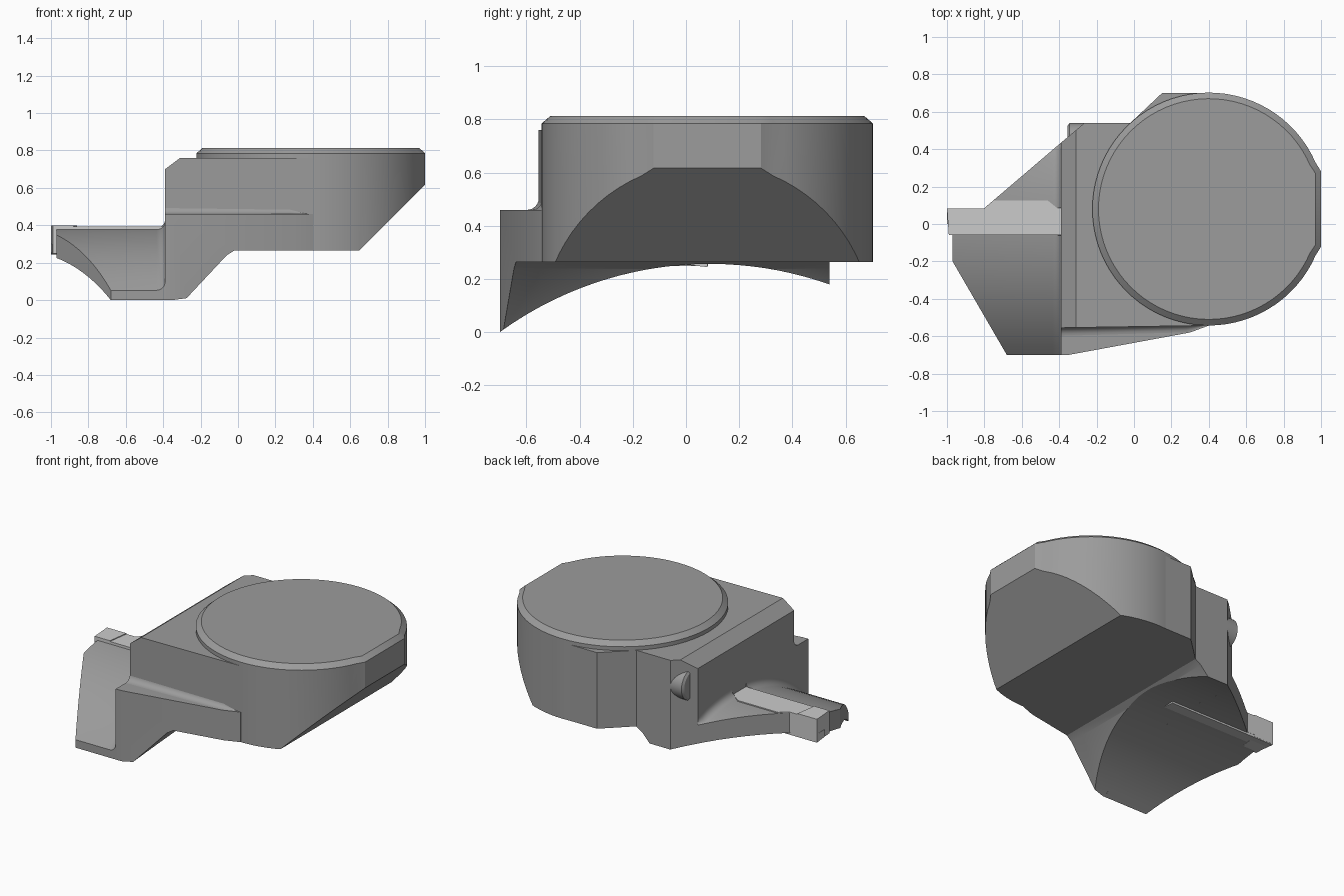
import bpy, bmesh
from math import sin, cos, pi, sqrt, radians
from mathutils import Vector

if "Cube" in bpy.data.objects:
    bpy.data.objects.remove(bpy.data.objects["Cube"])

dark = bpy.data.materials.new("dark_grey")
dark.diffuse_color = (0.332, 0.332, 0.332, 1)
dark.use_nodes = True
dark.node_tree.nodes["Principled BSDF"].inputs["Base Color"].default_value = dark.diffuse_color


def loft(name, rings, mat=dark):
    """Closed solid through rings that have equal point counts."""
    bm = bmesh.new()
    rows = [[bm.verts.new(p) for p in r] for r in rings]
    n = len(rows[0])
    for a, b in zip(rows, rows[1:]):
        for i in range(n):
            j = (i + 1) % n
            bm.faces.new((a[i], a[j], b[j], b[i]))
    bm.faces.new(rows[0][::-1])
    bm.faces.new(rows[-1])
    bmesh.ops.remove_doubles(bm, verts=bm.verts, dist=1e-4)
    bmesh.ops.recalc_face_normals(bm, faces=bm.faces)
    me = bpy.data.meshes.new(name)
    bm.to_mesh(me)
    bm.free()
    if mat:
        me.materials.append(mat)
    ob = bpy.data.objects.new(name, me)
    bpy.context.collection.objects.link(ob)
    shade(ob)
    return ob


def shade(ob, angle=25):
    bpy.ops.object.select_all(action='DESELECT')
    ob.select_set(True)
    bpy.context.view_layer.objects.active = ob
    bpy.ops.object.shade_smooth_by_angle(angle=radians(angle))


def prism_z(name, pts, z0, z1, mat=dark):
    return loft(name, [[(x, y, z) for x, y in pts] for z in (z0, z1)], mat)


def prism_y(name, pts, y0, y1, mat=dark):
    return loft(name, [[(x, y, z) for x, z in pts] for y in (y0, y1)], mat)


def prism_x(name, pts, x0, x1, mat=dark):
    return loft(name, [[(x, y, z) for y, z in pts] for x in (x0, x1)], mat)


def boolean(ob, cutter, op):
    mod = ob.modifiers.new("cut", 'BOOLEAN')
    mod.operation, mod.solver, mod.object = op, 'EXACT', cutter
    bpy.context.view_layer.objects.active = ob
    bpy.ops.object.modifier_apply(modifier=mod.name)


def arch(y, top, radius):
    return top - radius + sqrt(radius ** 2 - (y - 0.09) ** 2)


def under(y):
    return arch(y, 0.257, 1.345)


def lerp_table(t, table):
    for (a, u), (b, v) in zip(table, table[1:]):
        if t <= b:
            return u + (v - u) * (t - a) / (b - a)
    return table[-1][1]


# Round head with chamfered rim, flat on the right and a sloped underside
def head_ring(r, flat, z):
    a0 = 0.33
    pts = []
    for i in range(73):
        a = a0 + (2 * pi - 2 * a0) * i / 72
        x = flat if i in (0, 72) else min(0.4 + r * cos(a), flat)
        pts.append((x, 0.08 + r * sin(a), z))
    return pts


head = loft("round_head", [head_ring(0.6225, 1.0, 0.265), head_ring(0.6225, 1.0, 0.785),
                           head_ring(0.59, 0.97, 0.813)])
bm = bmesh.new()
bm.from_mesh(head.data)
bmesh.ops.bisect_plane(bm, geom=bm.verts[:] + bm.edges[:] + bm.faces[:],
                       plane_co=Vector((0.65, 0, 0.267)),
                       plane_no=Vector((1, 0, -1)), clear_outer=True)
bmesh.ops.holes_fill(bm, edges=[e for e in bm.edges if e.is_boundary])
bmesh.ops.recalc_face_normals(bm, faces=bm.faces)
bm.to_mesh(head.data)
bm.free()
shade(head)

# Cutters: side silhouette of the body and the arched underside
side = prism_y("side_cutter", [(-0.39, -0.1), (-0.28, -0.1), (-0.28, 0.005), (-0.06, 0.24),
                               (-0.02, 0.265), (0.6, 0.265), (0.6, 0.76), (-0.31, 0.76),
                               (-0.39, 0.70)], -1, 1)
ys = [-0.72 + 1.44 * i / 40 for i in range(41)]
tunnel = prism_x("arch_cutter", [(y, under(y)) for y in ys] + [(0.72, -0.5), (-0.72, -0.5)],
                 -1.2, 0.1)

# Main body and front ledge
body = prism_z("body_block", [(-0.39, -0.555), (0.4, -0.5425), (0.4, 0.70), (0.15, 0.70),
                              (-0.02, 0.54), (-0.265, 0.54), (-0.39, 0.435)], -0.05, 0.9)
ledge = prism_z("front_ledge", [(-0.39, -0.54), (-0.39, -0.7), (-0.35, -0.7), (0.30, -0.58),
                                (0.40, -0.543), (0.40, -0.53)], -0.05, 0.46)
for ob in (body, ledge):
    boolean(ob, side, 'INTERSECT')
    boolean(ob, tunnel, 'DIFFERENCE')
    shade(ob)
for c in (side, tunnel):
    bpy.data.objects.remove(c)

# Concave fillet between ledge and body, fading out at the head
prof = [(0.045 * sin(a) - 0.045, 0.045 - 0.045 * cos(a)) for a in
        [pi / 2 * (1 - i / 6) for i in range(7)]]
prof = [(-0.045 - dy, 0.045 - dz) for dy, dz in
        [(0.045 * sin(pi / 2 * i / 6) - 0.045, 0.045 * cos(pi / 2 * i / 6)) for i in range(7)]]
prof = [(-0.045 * (1 - sin(pi / 2 * i / 6)), 0.045 * (1 - cos(pi / 2 * i / 6)))
        for i in range(7)] + [(0.03, 0.045), (0.03, -0.01), (-0.045, -0.01)]
loft("ledge_fillet", [[(x, y0 + dy * s, 0.46 + dz * s) for dy, dz in prof]
                      for x, y0, s in ((-0.39, -0.553, 1), (0.28, -0.541, 0.85),
                                       (0.38, -0.541, 0.05))])

# Arched wing plate with a fillet against the body wall (none along the key bar)
edge = [(-0.7, -0.68), (-0.2, -0.97), (-0.06, -0.97), (0.435, -0.39)]
stations = sorted({round(-0.7 + 0.05 * i, 3) for i in range(23)}
                  | {-0.061, -0.06, 0.084, 0.085, 0.435})
rings = []
for y in stations:
    xl, zb, zt = lerp_table(y, edge), under(y), arch(y, 0.387, 1.1)
    r = 0.003 if -0.06 <= y <= 0.084 else 0.045
    pts = [(xl, zb), (-0.36, zb), (-0.36, zt + r)]
    for i in range(7):
        a = pi / 2 * i / 6
        pts.append((max(xl, -0.39 - r + r * cos(a)), zt + r - r * sin(a)))
    pts.append((xl, zt))
    rings.append([(x, y, z) for x, z in pts])
loft("wing_plate", rings)

# Light key bar along the wing, with a slightly raised tip and a rib underneath
prism_z("key_bar", [(-0.97, -0.06), (-0.38, -0.06), (-0.38, 0.085), (-0.41, 0.085),
                    (-0.46, 0.125), (-0.75, 0.125), (-0.80, 0.082), (-0.97, 0.082)],
        0.262, 0.393, None)
prism_z("key_tip", [(-0.99, -0.06), (-0.88, -0.06), (-0.86, 0.082), (-1.0, 0.082)],
        0.25, 0.398, None)
prism_x("key_rib", [(0.0, 0.254), (0.081, 0.245), (0.081, 0.3), (0.0, 0.3)],
        -0.999, -0.23, None)

# Small round knob on the slanted back corner
knob = []
for x, r in ((-0.25, 0.1), (-0.345, 0.1), (-0.355, 0.085)):
    knob.append([(x, 0.44 + r * cos(2 * pi * i / 32), 0.59 + r * sin(2 * pi * i / 32))
                 for i in range(32)])
loft("corner_knob", knob)
